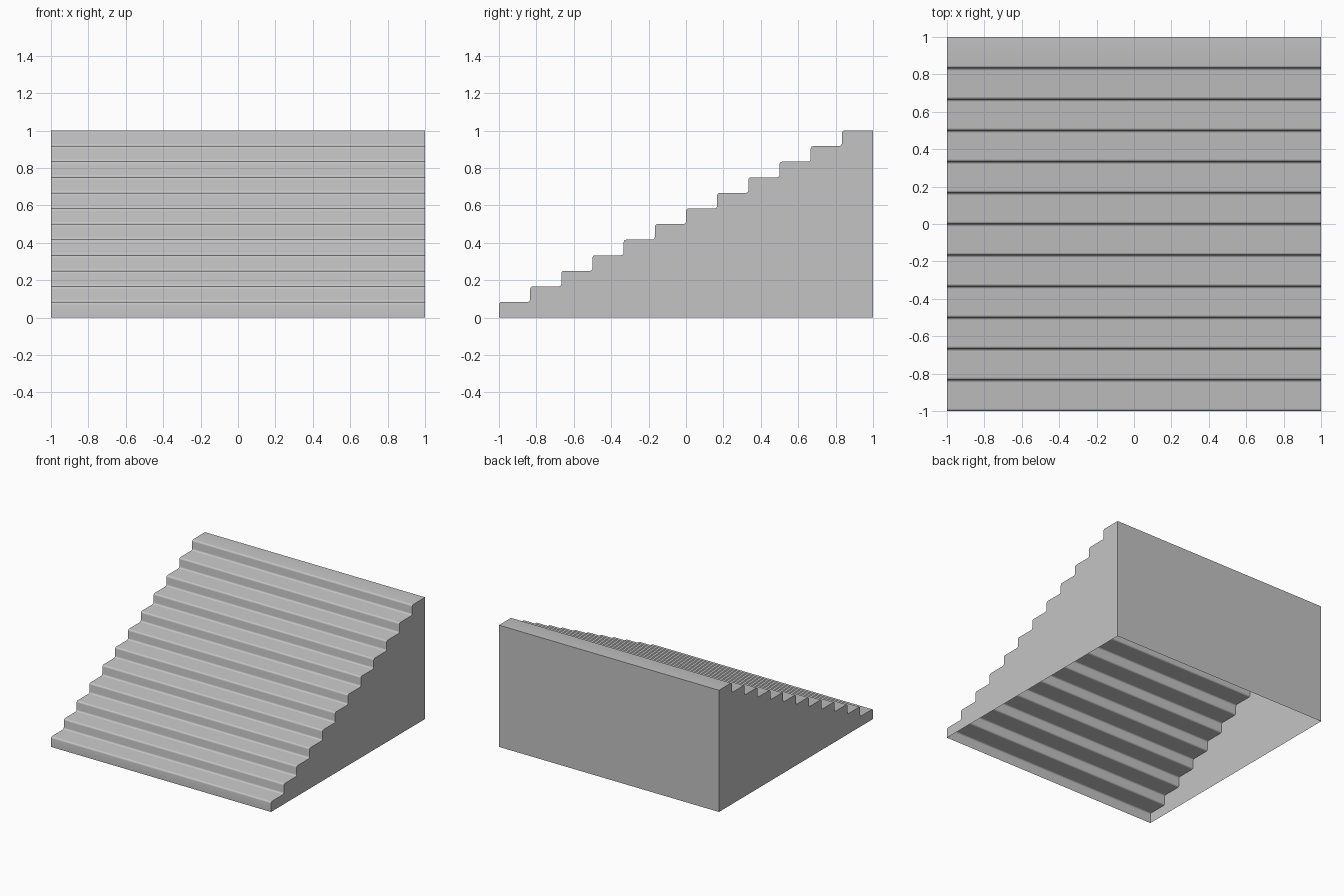
import bpy
import bmesh
from math import cos, sin, pi

default = bpy.data.objects.get("Cube")
if default:
    bpy.data.objects.remove(default, do_unlink=True)

STEPS = 12
RUN, RISE = 2 / STEPS, 1 / STEPS
RADIUS = 0.014
SEGMENTS = 4


def arc(cy, cz, start, end):
    """Quarter-round points in the y-z plane."""
    angles = [start + (end - start) * i / SEGMENTS for i in range(SEGMENTS + 1)]
    return [(cy + RADIUS * cos(a), cz + RADIUS * sin(a)) for a in angles]


# Stair profile: rounded nosing on each step, small cove at each riser foot
profile = [(-1, 0)]
for i in range(STEPS):
    y, z = -1 + i * RUN, i * RISE
    if i > 0:
        profile += arc(y - RADIUS, z + RADIUS, -pi / 2, 0)
    profile += arc(y + RADIUS, z + RISE - RADIUS, pi, pi / 2)
profile += [(1, 1), (1, 0)]

# Hollow shell, open underneath
bm = bmesh.new()
right = [bm.verts.new((-1, y, z)) for y, z in profile]
left = [bm.verts.new((1, y, z)) for y, z in profile]
for i in range(len(profile) - 1):
    bm.faces.new((right[i], left[i], left[i + 1], right[i + 1]))
bm.faces.new(right)
bm.faces.new(left[::-1])

mesh = bpy.data.meshes.new("staircase")
bm.to_mesh(mesh)
bm.free()
stairs = bpy.data.objects.new("staircase", mesh)
bpy.context.collection.objects.link(stairs)

# Plain grey surface
grey = bpy.data.materials.new("light_grey")
grey.use_nodes = True
colour = (0.55, 0.55, 0.55, 1)
grey.diffuse_color = colour
grey.node_tree.nodes["Principled BSDF"].inputs["Base Color"].default_value = colour
mesh.materials.append(grey)

bpy.ops.object.select_all(action="DESELECT")
stairs.select_set(True)
bpy.context.view_layer.objects.active = stairs
bpy.ops.object.shade_smooth_by_angle()
